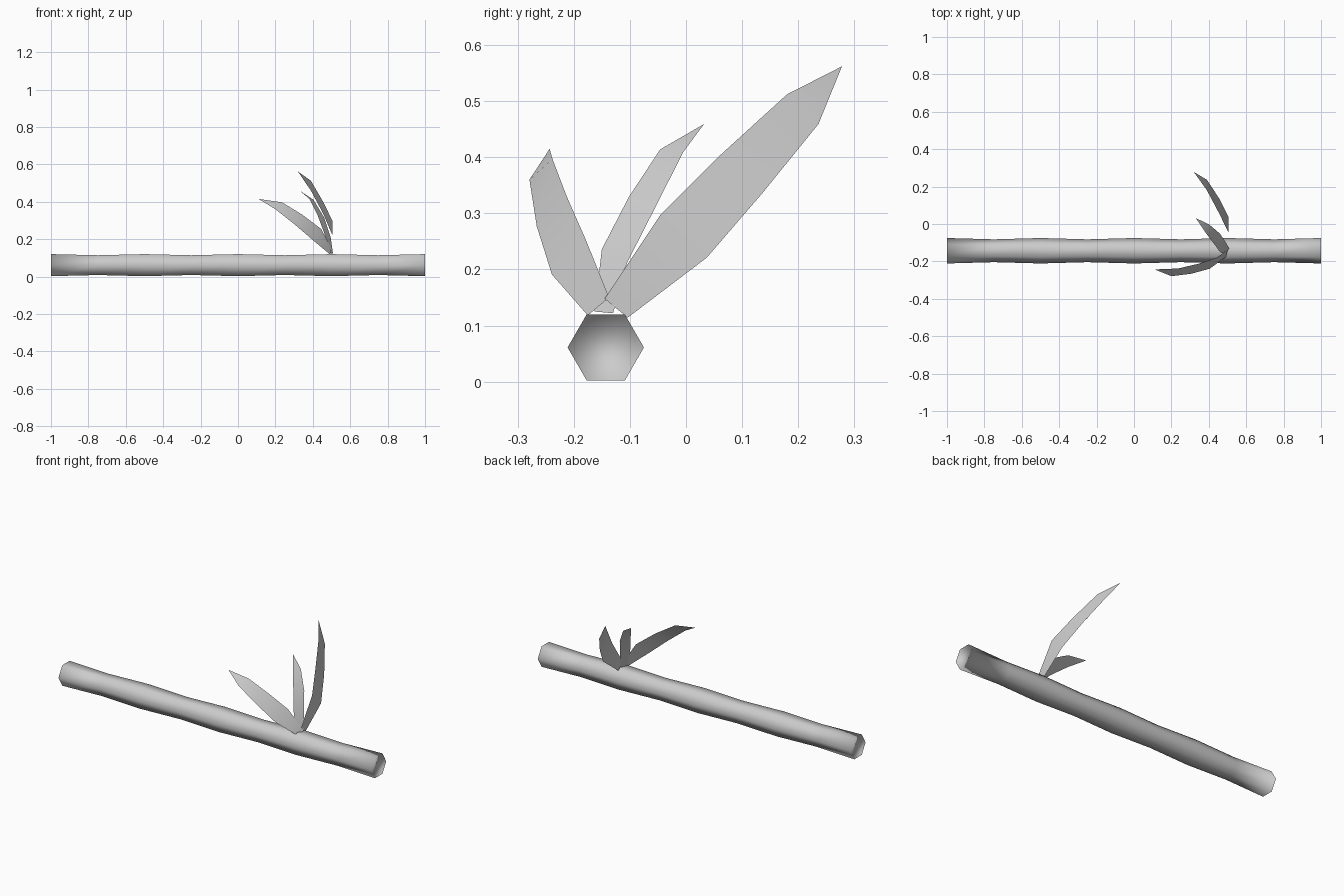
import bpy, math

if "Cube" in bpy.data.objects:
    bpy.data.objects.remove(bpy.data.objects["Cube"])

mat = bpy.data.materials.new("plain grey")
mat.diffuse_color = (0.6, 0.6, 0.6, 1)
mat.use_nodes = True
mat.node_tree.nodes["Principled BSDF"].inputs["Base Color"].default_value = mat.diffuse_color


def add_mesh(name, verts, faces):
    me = bpy.data.meshes.new(name)
    me.from_pydata(verts, [], faces)
    me.materials.append(mat)
    for p in me.polygons:
        p.use_smooth = True
    me.update()
    ob = bpy.data.objects.new(name, me)
    bpy.context.collection.objects.link(ob)
    return ob


# Stalk: six-sided tube along x, swelling at every second ring
SIDES, RINGS = 6, 9
verts, faces = [], []
for i in range(RINGS):
    x = -1 + 2 * i / (RINGS - 1)
    r = 0.068 if i % 2 == 0 else 0.061
    for k in range(SIDES):
        a = 2 * math.pi * k / SIDES
        verts.append((x, -0.143 + r * math.cos(a), 0.061 + r * math.sin(a)))
for i in range(RINGS - 1):
    for k in range(SIDES):
        n = (k + 1) % SIDES
        a, b = i * SIDES, (i + 1) * SIDES
        faces.append((a + k, a + n, b + n, b + k)[::-1])
faces.append(tuple(range(SIDES))[::-1])
faces.append(tuple(range((RINGS - 1) * SIDES, RINGS * SIDES)))
add_mesh("stalk", verts, faces)


# Leaves: thin curved strips, given as left/right pairs from base to a pointed tip
def leaf(name, pairs, tip):
    v = [p for pair in pairs for p in pair] + [tip]
    f = [(2 * i, 2 * i + 1, 2 * i + 3, 2 * i + 2) for i in range(len(pairs) - 1)]
    f.append((len(v) - 3, len(v) - 2, len(v) - 1))
    add_mesh(name, v, f)


leaf("large_leaf", [
    ((.505, -.145, .148), (.505, -.104, .114)),
    ((.505, -.045, .298), (.505, .037, .221)),
    ((.455, .057, .400), (.455, .137, .337)),
    ((.39, .18, .512), (.39, .236, .459))], (.32, .278, .562))

leaf("middle_leaf", [
    ((.49, -.163, .125), (.508, -.130, .122)),
    ((.46, -.150, .236), (.495, -.105, .212)),
    ((.425, -.102, .329), (.46, -.052, .316)),
    ((.383, -.046, .414), (.405, -.005, .409))], (.33, .032, .459))

leaf("front_leaf", [
    ((.492, -.175, .118), (.50, -.137, .150)),
    ((.405, -.239, .191), (.445, -.179, .254)),
    ((.305, -.266, .277), (.345, -.2125, .33)),
    ((.20, -.279, .36), (.235, -.238, .397))], (.11, -.243, .415))
